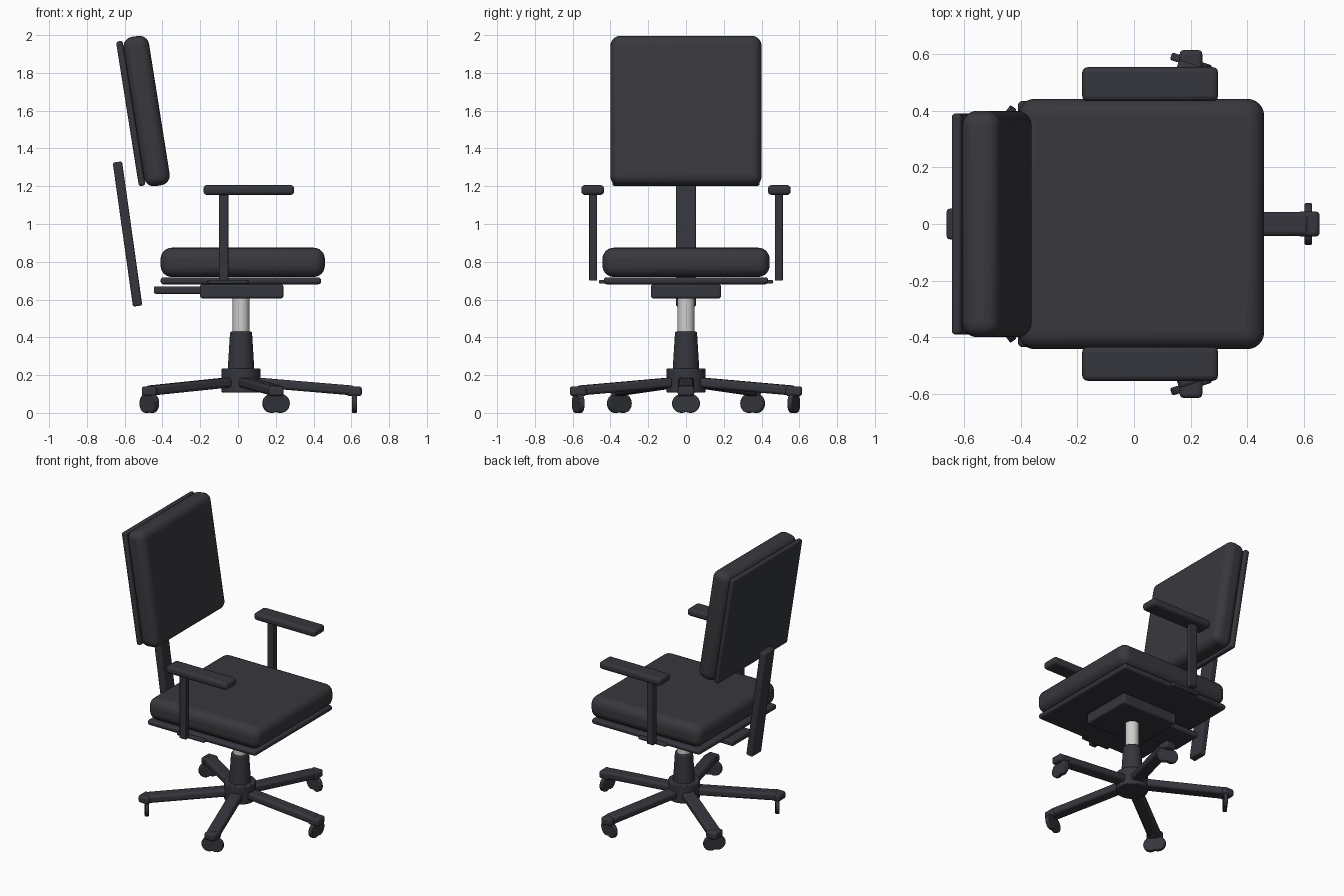
import bpy, math
from mathutils import Vector

if "Cube" in bpy.data.objects:
    bpy.data.objects.remove(bpy.data.objects["Cube"])


def material(name, rgb):
    m = bpy.data.materials.new(name)
    m.diffuse_color = (*rgb, 1)
    m.use_nodes = True
    m.node_tree.nodes["Principled BSDF"].inputs["Base Color"].default_value = m.diffuse_color
    return m


FABRIC = material("dark fabric", (0.040, 0.040, 0.047))
PLASTIC = material("dark plastic", (0.036, 0.037, 0.046))
METAL = material("light metal", (0.62, 0.62, 0.60))


def finish(name, mat, bevel=0, segs=3):
    o = bpy.context.object
    o.name = name
    o.data.materials.append(mat)
    if bevel:
        b = o.modifiers.new("round", "BEVEL")
        b.width, b.segments, b.limit_method = bevel, segs, "ANGLE"
    bpy.ops.object.shade_smooth_by_angle(angle=math.radians(35))
    return o


def box(name, center, size, mat=PLASTIC, bevel=0.01, segs=3, rot=(0, 0, 0)):
    bpy.ops.mesh.primitive_cube_add(size=1, location=center, rotation=rot)
    o = bpy.context.object
    for v in o.data.vertices:
        v.co = Vector(a * b for a, b in zip(v.co, size))
    return finish(name, mat, bevel, segs)


def cone(name, x, z0, z1, r0, r1, mat=PLASTIC, bevel=0.006):
    bpy.ops.mesh.primitive_cone_add(vertices=40, radius1=r0, radius2=r1, depth=z1 - z0,
                                    location=(x, 0, (z0 + z1) / 2))
    return finish(name, mat, bevel, 2)


# seat and the mechanism below it
box("seat_cushion", (0.025, 0, 0.797), (0.87, 0.885, 0.155), FABRIC, 0.06, 6)
box("seat_plate", (0.015, 0, 0.699), (0.85, 0.87, 0.037), bevel=0.015)
box("arm_bracket", (-0.053, 0, 0.694), (0.215, 0.92, 0.02), bevel=0.006)
box("mechanism", (0.02, 0, 0.644), (0.44, 0.37, 0.076), bevel=0.012)
box("rear_bar", (-0.31, 0, 0.65), (0.27, 0.22, 0.04))

# reclined backrest
lean = math.radians(-9)
box("back_cushion", (-0.484, 0, 1.598), (0.137, 0.80, 0.80), FABRIC, 0.052, 6, (0, lean, 0))
box("back_plate", (-0.568, 0, 1.585), (0.035, 0.78, 0.775), bevel=0.012, rot=(0, lean, 0))
box("back_upright", (-0.585, 0, 0.947), (0.05, 0.108, 0.77), rot=(0, math.radians(-8), 0))

# armrests
for side, s in (("left", 1), ("right", -1)):
    box(side + "_arm_pad", (0.057, s * 0.494, 1.18), (0.48, 0.12, 0.052), bevel=0.018)
    box(side + "_arm_post", (-0.076, s * 0.492, 0.93), (0.05, 0.042, 0.46), bevel=0.005)

# central column
CX = 0.016
cone("hub", CX, 0.108, 0.235, 0.103, 0.103)
cone("column_sleeve", CX, 0.22, 0.43, 0.071, 0.058)
cone("gas_lift", CX, 0.40, 0.62, 0.044, 0.044, METAL, 0)

# five spokes, each with an end block and a twin caster
for i in range(5):
    a = math.radians(72 * i)
    out = Vector((math.cos(a), math.sin(a), 0))
    side = Vector((-out.y, out.x, 0))
    base = Vector((CX, 0, 0))
    p0 = base + out * 0.04 + Vector((0, 0, 0.165))
    p1 = base + out * 0.60 + Vector((0, 0, 0.118))
    drop = math.asin((p0.z - p1.z) / (p1 - p0).length)
    box(f"spoke_{i}", (p0 + p1) / 2, ((p1 - p0).length, 0.085, 0.052),
        bevel=0.016, rot=(0, drop, a))
    end = base + out * 0.60
    box(f"caster_block_{i}", end + Vector((0, 0, 0.115)), (0.08, 0.088, 0.052), bevel=0.014)
    for j, s in enumerate((-1, 1)):
        bpy.ops.mesh.primitive_cylinder_add(
            vertices=32, radius=0.05, depth=0.027, rotation=(0, math.pi / 2, a),
            location=end + side * (s * 0.024) + Vector((0, 0, 0.05)))
        finish(f"caster_wheel_{i}_{j}", PLASTIC, 0.005, 2)
